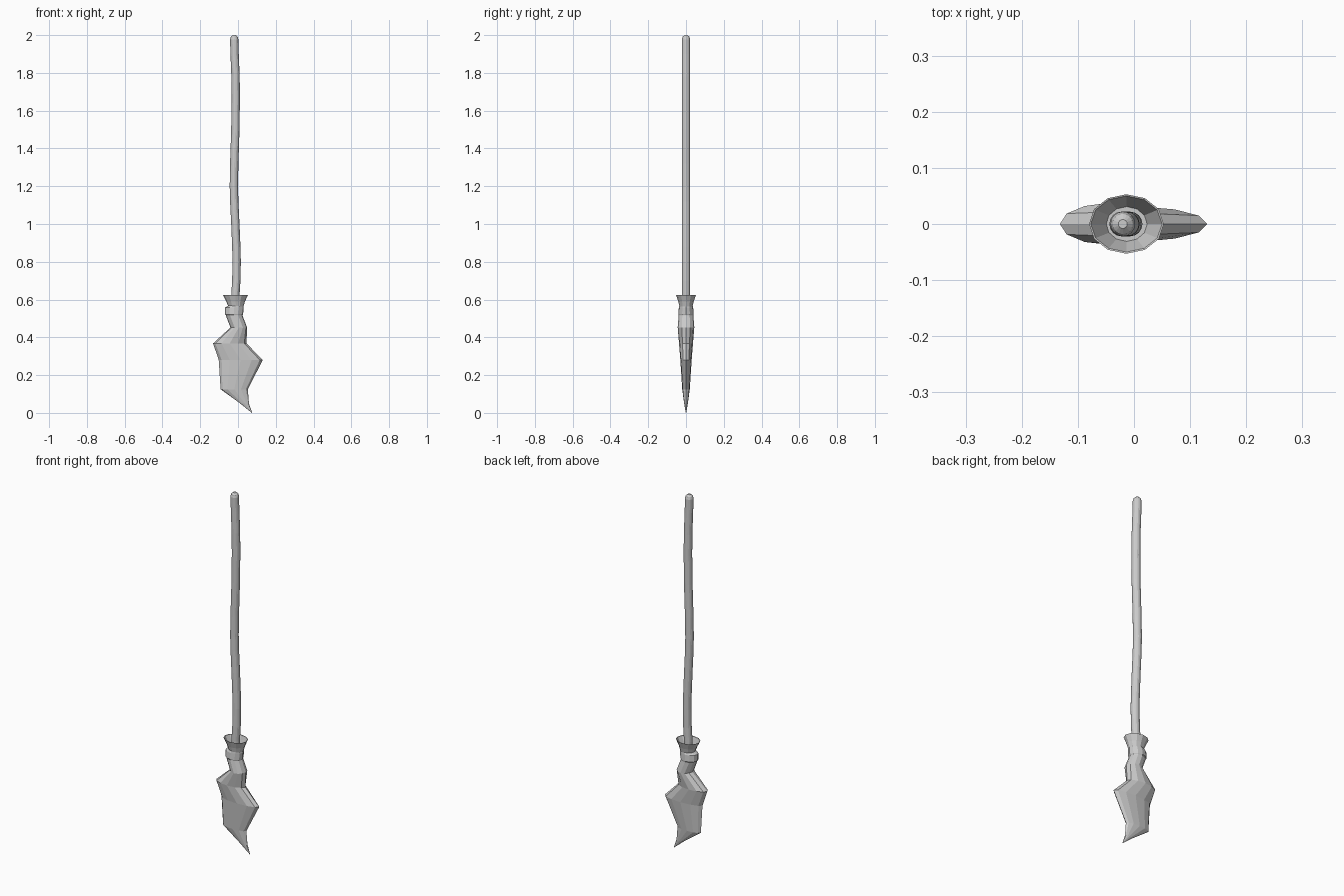
import bpy, bmesh, math


def loft(name, rings, sides, cap_start=True, cap_end=True):
    """Skin elliptical rings given as (x_left, x_right, half_depth, z)."""
    bm = bmesh.new()
    loops = []
    for x0, x1, d, z in rings:
        c, r = (x0 + x1) / 2, (x1 - x0) / 2
        loops.append([bm.verts.new((c + r * math.cos(2 * math.pi * i / sides),
                                    d * math.sin(2 * math.pi * i / sides), z))
                      for i in range(sides)])
    for a, b in zip(loops, loops[1:]):
        for i in range(sides):
            j = (i + 1) % sides
            bm.faces.new((a[i], a[j], b[j], b[i]))
    if cap_start:
        bm.faces.new(loops[0])
    if cap_end:
        bm.faces.new(loops[-1])
    bmesh.ops.recalc_face_normals(bm, faces=bm.faces)
    mesh = bpy.data.meshes.new(name)
    bm.to_mesh(mesh)
    bm.free()
    obj = bpy.data.objects.new(name, mesh)
    bpy.context.collection.objects.link(obj)
    return obj


# Crooked wooden handle with a rounded top
R = 0.022
path = [(-0.016, 0.50, R), (-0.014, 0.62, R), (-0.009, 0.70, R), (-0.007, 0.80, R),
        (-0.009, 0.88, R), (-0.014, 1.0, R), (-0.020, 1.12, R), (-0.022, 1.2, R),
        (-0.020, 1.32, R), (-0.014, 1.5, R), (-0.012, 1.66, R), (-0.013, 1.78, R),
        (-0.018, 1.9, R), (-0.020, 1.978, R), (-0.020, 1.991, 0.018),
        (-0.020, 2.0, 0.008)]
loft("handle", [(x - r, x + r, r, z) for x, z, r in path], 16)

# Flared collar, open and hollow at the top
loft("flared_collar", [(-0.048, 0.022, 0.030, 0.565), (-0.077, 0.050, 0.050, 0.624),
                       (-0.080, 0.053, 0.053, 0.625), (-0.062, 0.037, 0.041, 0.59),
                       (-0.050, 0.028, 0.034, 0.56)], 12)

# Binding band under the collar
loft("binding_band", [(-0.052, 0.028, 0.035, 0.568), (-0.070, 0.030, 0.038, 0.557),
                      (-0.070, 0.027, 0.041, 0.522), (-0.060, 0.022, 0.037, 0.515)], 12)

# Flattened, bent bristle bundle ending in a hooked tip
loft("bristles", [(-0.063, 0.024, 0.038, 0.53), (-0.064, 0.024, 0.039, 0.515),
                  (-0.040, 0.048, 0.044, 0.452), (-0.132, 0.045, 0.037, 0.368),
                  (-0.102, 0.131, 0.030, 0.280), (-0.092, 0.052, 0.020, 0.125),
                  (0.012, 0.058, 0.010, 0.050), (0.073, 0.075, 0.001, 0.0)], 12)
